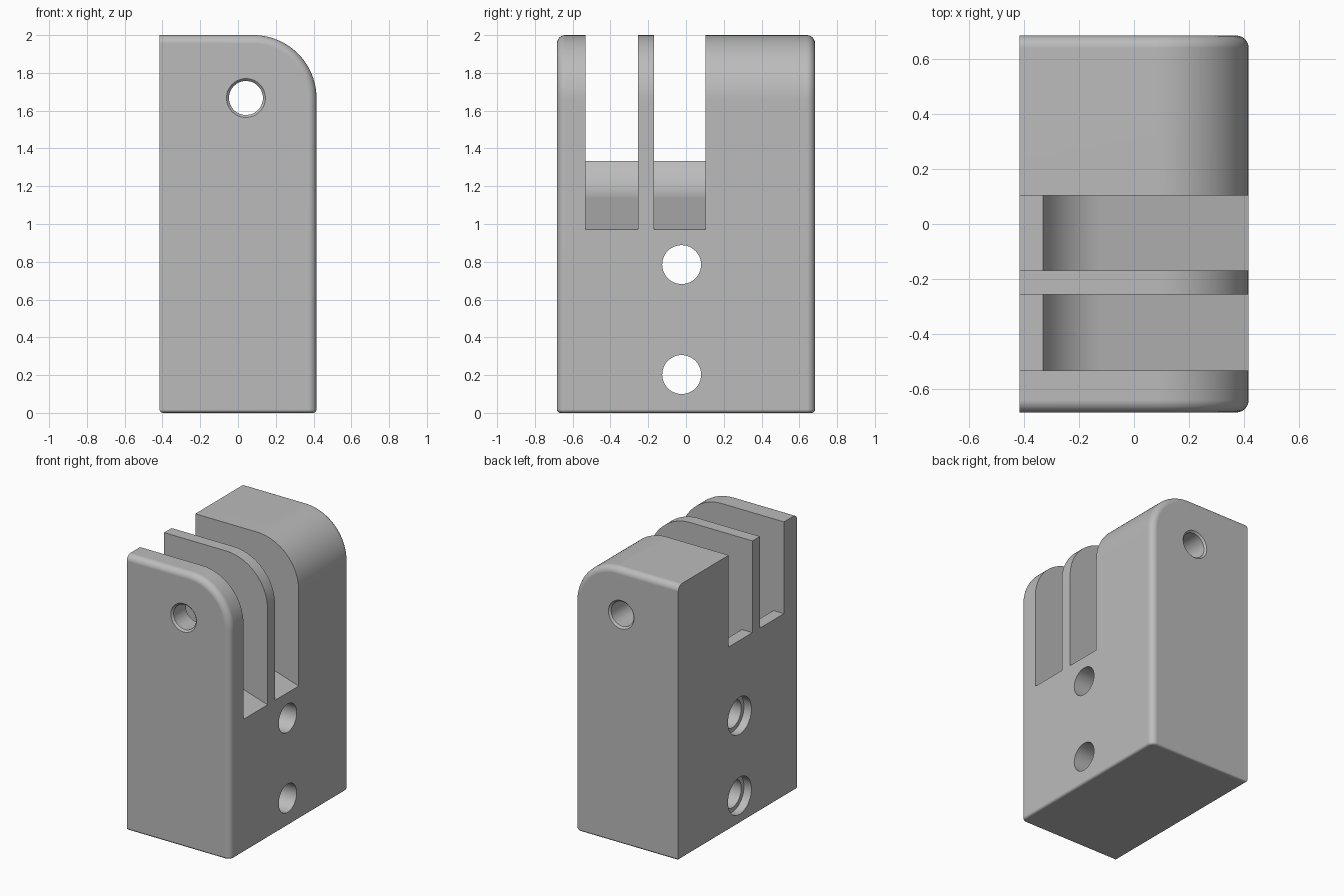
import bpy, bmesh
from math import sin, cos, pi, radians
from mathutils import Matrix

if "Cube" in bpy.data.objects:
    bpy.data.objects.remove(bpy.data.objects["Cube"], do_unlink=True)

HX, HY, H = 0.416, 0.684, 2.0      # half width, half depth, height
R = 0.335                          # big rounded top corner
BORE = (0.042, 1.667)              # cross pin position

grey = bpy.data.materials.new("plain grey")
grey.use_nodes = True
grey.diffuse_color = (0.5, 0.5, 0.5, 1)
grey.node_tree.nodes["Principled BSDF"].inputs["Base Color"].default_value = (0.5, 0.5, 0.5, 1)


def make_object(name, bm):
    bmesh.ops.recalc_face_normals(bm, faces=bm.faces)
    mesh = bpy.data.meshes.new(name)
    bm.to_mesh(mesh)
    bm.free()
    mesh.materials.append(grey)
    obj = bpy.data.objects.new(name, mesh)
    bpy.context.collection.objects.link(obj)
    return obj


def arc(cx, cz, r, a0, a1, n):
    steps = [radians(a0 + (a1 - a0) * i / n) for i in range(n + 1)]
    return [(cx + r * cos(a), cz + r * sin(a)) for a in steps]


def prism(points, y0, y1):
    """Extrude an x-z profile along y."""
    bm = bmesh.new()
    face = bm.faces.new([bm.verts.new((x, y0, z)) for x, z in points])
    out = bmesh.ops.extrude_face_region(bm, geom=[face])["geom"]
    moved = [v for v in out if isinstance(v, bmesh.types.BMVert)]
    bmesh.ops.translate(bm, verts=moved, vec=(0, y1 - y0, 0))
    bmesh.ops.recalc_face_normals(bm, faces=bm.faces)
    return bm


def cone(name, axis, center, r1, r2, depth):
    """Round cutter along x or y; r1 is at the negative end."""
    bm = bmesh.new()
    turn = Matrix.Rotation(pi / 2, 4, "Y") if axis == "x" else Matrix.Rotation(-pi / 2, 4, "X")
    bmesh.ops.create_cone(bm, cap_ends=True, segments=48, radius1=r1, radius2=r2,
                          depth=depth, matrix=Matrix.Translation(center) @ turn)
    return make_object(name, bm)


def round_edges(bm, test, size, segments):
    edges = [e for e in bm.edges if test(*e.verts)]
    bmesh.ops.bevel(bm, geom=edges, offset=size, offset_type="OFFSET", segments=segments,
                    profile=0.5, affect="EDGES", clamp_overlap=False)


# Main block with one large rounded corner
outline = [(-HX, 0), (HX, 0)] + arc(HX - R, H - R, R, 0, 90, 24) + [(-HX, H)]
bm = prism(outline, -HY, HY)


def end_rim(a, b):
    same_end = abs(a.co.y - b.co.y) < 1e-5
    at_bottom = max(a.co.z, b.co.z) < 1e-5
    at_back = max(a.co.x, b.co.x) < -HX + 1e-5
    return same_end and not at_bottom and not at_back


round_edges(bm, end_rim, 0.045, 6)
round_edges(bm, lambda a, b: max(a.co.z, b.co.z) < 1e-5, 0.018, 3)
block = make_object("hinge_block", bm)

cutters = []

# Slots: shallow ledge, concave ramp, then a sloping floor
ramp = arc(-0.024, 1.45, 0.327, 201, 253, 14)
slot = [(-0.6, 1.333), (-0.331, 1.333)] + ramp[1:] + [(HX, 0.97), (0.6, 0.913), (0.6, 2.2), (-0.6, 2.2)]
for i, (y0, y1) in enumerate([(-0.531, -0.255), (-0.169, 0.103)]):
    cutters.append(make_object(f"slot_cutter_{i}", prism(slot, y0, y1)))

# Cross pin bore with chamfered mouths
x, z = BORE
cutters.append(cone("pin_bore_cutter", "y", (x, 0, z), 0.09, 0.09, 2))
for s in (-1, 1):
    wide, thin = 0.117, 0.089
    r1, r2 = (wide, thin) if s < 0 else (thin, wide)
    cutters.append(cone("bore_chamfer_cutter", "y", (x, s * HY, z), r1, r2, 0.028))

# Mounting holes with counterbores on the flat side
for z in (0.203, 0.785):
    cutters.append(cone("screw_hole_cutter", "x", (0, -0.023, z), 0.103, 0.103, 2))
    cutters.append(cone("counterbore_cutter", "x", (-HX, -0.023, z), 0.135, 0.135, 0.12))

for cutter in cutters:
    cutter.hide_render = True
    mod = block.modifiers.new(cutter.name, "BOOLEAN")
    mod.operation, mod.solver, mod.object = "DIFFERENCE", "EXACT", cutter

# Bake the cuts and discard the cutters
bpy.context.view_layer.update()
graph = bpy.context.evaluated_depsgraph_get()
baked = bpy.data.meshes.new_from_object(block.evaluated_get(graph))
block.modifiers.clear()
block.data = baked
baked.materials.clear()
baked.materials.append(grey)
for p in baked.polygons:
    p.material_index = 0
for cutter in cutters:
    bpy.data.objects.remove(cutter, do_unlink=True)

# Smooth rounded areas, keep crisp edges
bpy.ops.object.select_all(action="DESELECT")
block.select_set(True)
bpy.context.view_layer.objects.active = block
bpy.ops.object.shade_smooth_by_angle(angle=radians(32))
weighted = block.modifiers.new("weighted_normals", "WEIGHTED_NORMAL")
weighted.keep_sharp = True
